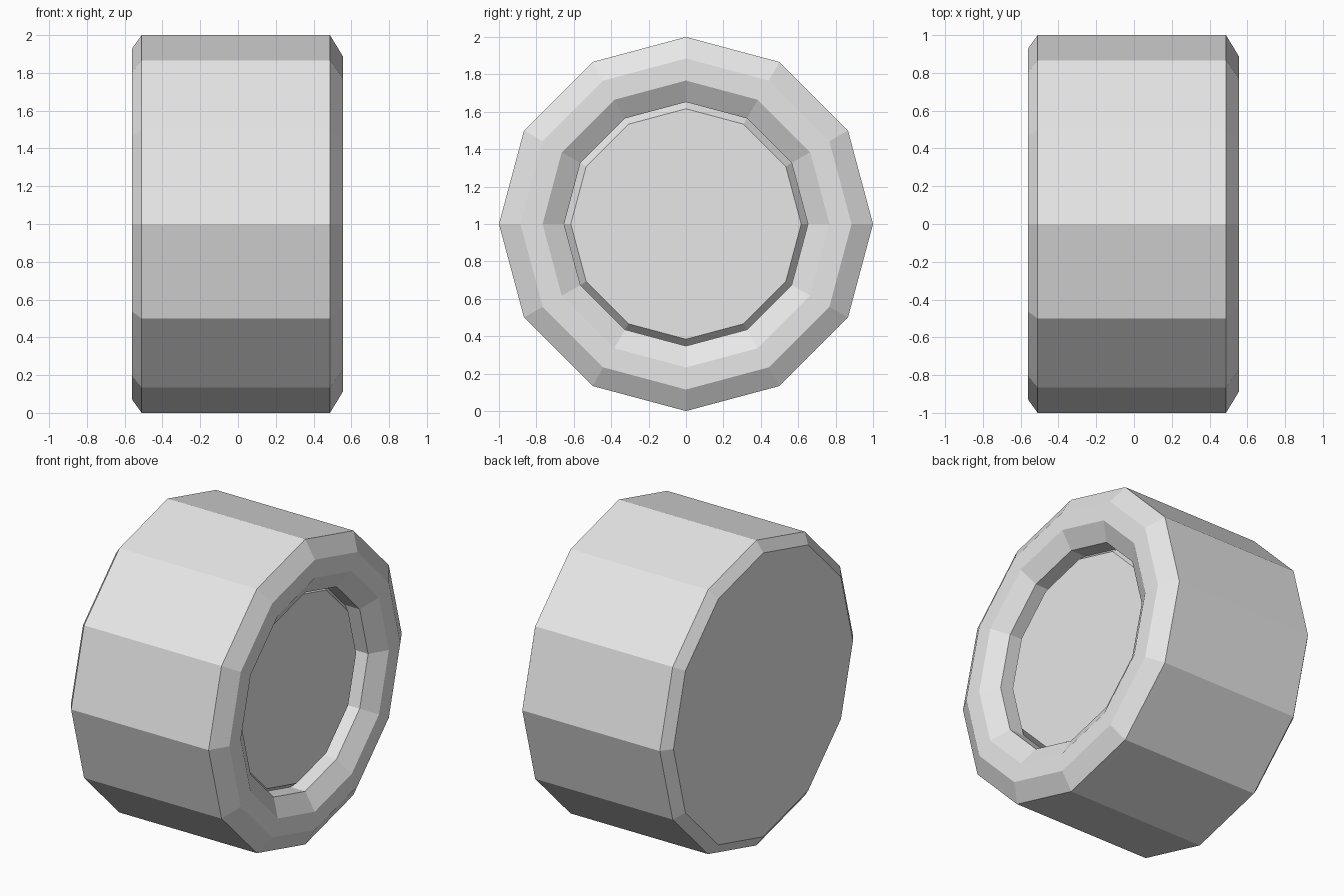
import bpy
import bmesh
from math import sin, cos, tau

cube = bpy.data.objects.get("Cube")
if cube:
    bpy.data.objects.remove(cube, do_unlink=True)

SIDES = 12
AXLE_HEIGHT = 1.0

grey = bpy.data.materials.new("light_grey")
grey.use_nodes = True
grey.diffuse_color = (0.8, 0.8, 0.8, 1)
grey.node_tree.nodes["Principled BSDF"].inputs["Base Color"].default_value = (0.8, 0.8, 0.8, 1)


def lathe(name, profile, cap_start=False, cap_end=False):
    """Spin (x, radius) points around the axle into a flat-faced solid."""
    bm = bmesh.new()
    rings = []
    for x, r in profile:
        rings.append([bm.verts.new((x, r * cos(tau * i / SIDES), r * sin(tau * i / SIDES)))
                      for i in range(SIDES)])
    for a, b in zip(rings, rings[1:]):
        for i in range(SIDES):
            j = (i + 1) % SIDES
            bm.faces.new((a[i], a[j], b[j], b[i]))
    if cap_start:
        bm.faces.new(rings[0][::-1])
    if cap_end:
        bm.faces.new(rings[-1])
    bmesh.ops.recalc_face_normals(bm, faces=bm.faces)
    mesh = bpy.data.meshes.new(name)
    bm.to_mesh(mesh)
    bm.free()
    mesh.materials.append(grey)
    obj = bpy.data.objects.new(name, mesh)
    obj.location.z = AXLE_HEIGHT
    bpy.context.collection.objects.link(obj)
    return obj


# Wheel body: closed bevelled back, tread, rounded rim, inner wall and
# a recessed hub face with its own small bevel
lathe("wheel", [
    (-0.56, 0.93),   # back face edge
    (-0.51, 1.0),    # tread back
    (0.487, 1.0),    # tread front
    (0.557, 0.885),  # rim outer edge
    (0.557, 0.767),  # rim inner edge
    (0.487, 0.652),  # recess mouth
    (0.38, 0.652),   # recess floor
    (0.425, 0.616),  # hub face edge
], cap_start=True, cap_end=True)
